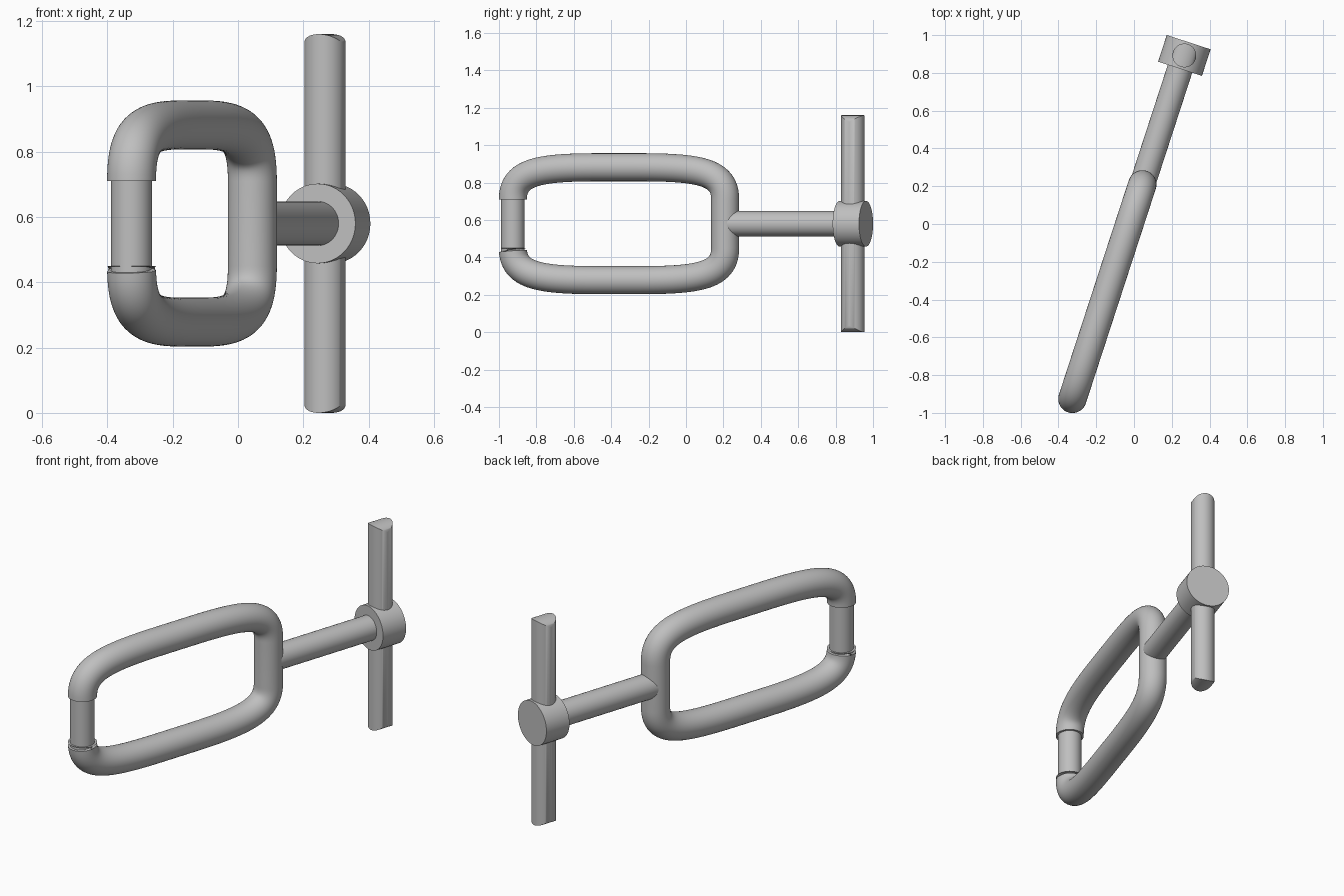
import bpy, bmesh, math
from mathutils import Vector, Matrix
from mathutils.geometry import interpolate_bezier

cube = bpy.data.objects.get("Cube")
if cube:
    bpy.data.objects.remove(cube, do_unlink=True)

MID_Z = 0.58          # height of the long axis
SIDES = 48
# Local frame: x runs along the tool, y across it, z up from the long axis
PLACE = Matrix.Translation((-0.022, 0.007, MID_Z)) @ Matrix.Rotation(math.atan2(0.951, 0.31), 4, 'Z')

steel = bpy.data.materials.new("grey_steel")
steel.use_nodes = True
GREY = (0.52, 0.52, 0.52, 1)
steel.diffuse_color = GREY
steel.node_tree.nodes["Principled BSDF"].inputs["Base Color"].default_value = GREY


def finish(bm, name):
    bmesh.ops.recalc_face_normals(bm, faces=bm.faces)
    mesh = bpy.data.meshes.new(name)
    bm.to_mesh(mesh)
    bm.free()
    mesh.materials.append(steel)
    ob = bpy.data.objects.new(name, mesh)
    bpy.context.collection.objects.link(ob)
    ob.matrix_world = PLACE
    bpy.ops.object.select_all(action='DESELECT')
    ob.select_set(True)
    bpy.context.view_layer.objects.active = ob
    bpy.ops.object.shade_smooth_by_angle(angle=math.radians(35))
    return ob


def bridge(bm, a, b):
    for i in range(len(a)):
        j = (i + 1) % len(a)
        bm.faces.new((a[i], a[j], b[j], b[i]))


def rod(name, start, end, radius):
    """Plain cylinder between two points."""
    start, end = Vector(start), Vector(end)
    axis = end - start
    bm = bmesh.new()
    bmesh.ops.create_cone(
        bm, cap_ends=True, segments=SIDES, radius1=radius, radius2=radius, depth=axis.length,
        matrix=Matrix.Translation((start + end) / 2) @ axis.to_track_quat('Z', 'Y').to_matrix().to_4x4())
    return finish(bm, name)


# Open loop: a round tube swept along a soft-cornered rectangle
RING_X, HALF_L, HALF_H, GAP, TUBE = -0.384, 0.597, 0.302, 0.13, 0.075


def corner(sx, sz):
    """Corner from the upright end to the long side."""
    pts = [(HALF_L, GAP), (HALF_L, 0.28), (0.45, HALF_H), (0.1, HALF_H)]
    return interpolate_bezier(*[Vector((RING_X + sx * x, 0, sz * z)) for x, z in pts], 28)


path = corner(-1, 1) + corner(1, 1)[::-1] + corner(1, -1) + corner(-1, -1)[::-1]
bm = bmesh.new()
rings = []
for i, p in enumerate(path):
    t = (path[min(i + 1, len(path) - 1)] - path[max(i - 1, 0)]).normalized()
    if i in (0, len(path) - 1):
        t = Vector((0, 0, 1 if i == 0 else -1))
    side = Vector((0, 1, 0))
    out = t.cross(side)
    angles = [math.tau * k / SIDES for k in range(SIDES)]
    rings.append([bm.verts.new(p + TUBE * (math.cos(a) * out + math.sin(a) * side)) for a in angles])
for a, b in zip(rings, rings[1:]):
    bridge(bm, a, b)
bm.faces.new(rings[0])
bm.faces.new(rings[-1])
finish(bm, "loop_handle")

# Thin pin closing the gap in the loop
rod("gap_pin", (RING_X - HALF_L, 0, -GAP - 0.02), (RING_X - HALF_L, 0, GAP + 0.02), 0.063)

# Shaft and hub
HUB_X = 0.931
rod("shaft", (RING_X + HALF_L, 0, 0), (HUB_X, 0, 0), 0.068)
rod("hub", (HUB_X - 0.074, 0, 0), (HUB_X + 0.074, 0, 0), 0.122)

# Crossbar: upright bar whose ends are rounded in one direction only
BAR, CROWN = 0.063, 0.037
bm = bmesh.new()
ends = []
for sign in (-1, 1):
    loop = []
    for k in range(SIDES):
        a = math.tau * k / SIDES
        z = MID_Z - CROWN + CROWN * abs(math.cos(a))
        loop.append(bm.verts.new((HUB_X + BAR * math.cos(a), BAR * math.sin(a), sign * z)))
    ends.append(loop)
bridge(bm, *ends)
quarter = SIDES // 4
for loop in ends:
    # strips join points that mirror each other along the tool
    pairs = [(loop[quarter - k], loop[(quarter + k) % SIDES]) for k in range(2 * quarter + 1)]
    for (a, b), (c, d) in zip(pairs, pairs[1:]):
        bm.faces.new(list(dict.fromkeys((a, b, d, c))))
finish(bm, "crossbar")
